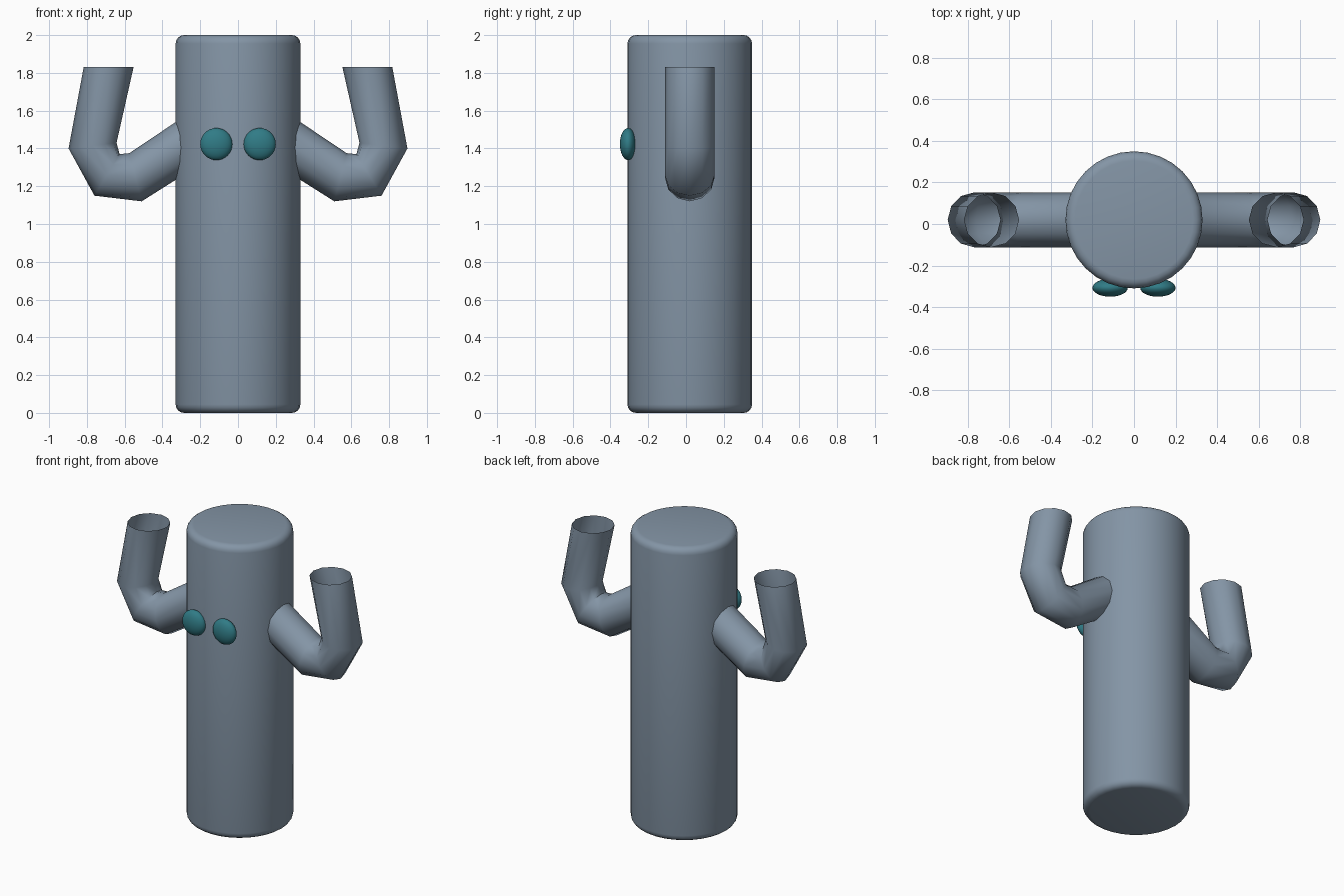
import bpy, bmesh, math
from mathutils import Vector

if "Cube" in bpy.data.objects:
    bpy.data.objects.remove(bpy.data.objects["Cube"])

CY = 0.02  # depth centre of body and arms


def material(name, color):
    mat = bpy.data.materials.new(name)
    mat.diffuse_color = (*color, 1)
    mat.use_nodes = True
    mat.node_tree.nodes["Principled BSDF"].inputs["Base Color"].default_value = mat.diffuse_color
    return mat


teal = material("teal", (0.03, 0.2, 0.24))
slate = material("slate", (0.23, 0.30, 0.38))


def finish(name, bm, smooth_angle, mat):
    me = bpy.data.meshes.new(name)
    bm.to_mesh(me)
    bm.free()
    me.materials.append(mat)
    ob = bpy.data.objects.new(name, me)
    bpy.context.collection.objects.link(ob)
    bpy.ops.object.select_all(action='DESELECT')
    ob.select_set(True)
    bpy.context.view_layer.objects.active = ob
    bpy.ops.object.shade_smooth_by_angle(angle=math.radians(smooth_angle))


# Body: cylinder with rounded rims
bm = bmesh.new()
bmesh.ops.create_cone(bm, cap_ends=True, segments=32, radius1=0.33, radius2=0.33, depth=2)
bmesh.ops.translate(bm, verts=bm.verts, vec=(0, CY, 1))
rims = [e for e in bm.edges if any(len(f.verts) > 4 for f in e.link_faces)]
bmesh.ops.bevel(bm, geom=rims, offset=0.045, segments=4, profile=0.5, affect='EDGES')
finish("body", bm, 35, slate)

# Arms: open bent tubes, each ring given by its inner and outer point (x, z)
RINGS = [((0.27, 1.58), (0.13, 1.36)),
         ((0.575, 1.375), (0.51, 1.12)),
         ((0.627, 1.37), (0.76, 1.15)),
         ((0.643, 1.43), (0.897, 1.40)),
         ((0.553, 1.83), (0.817, 1.83))]
SIDES = 12


def arm(name, side):
    bm = bmesh.new()
    loops = []
    for (xi, zi), (xo, zo) in RINGS:
        inner, outer = Vector((side * xi, CY, zi)), Vector((side * xo, CY, zo))
        mid, half = (inner + outer) / 2, (outer - inner) / 2
        loops.append([bm.verts.new(mid + half * math.cos(a) + Vector((0, 0.132 * math.sin(a), 0)))
                      for a in (2 * math.pi * i / SIDES for i in range(SIDES))])
    for a, b in zip(loops, loops[1:]):
        for i in range(SIDES):
            j = (i + 1) % SIDES
            bm.faces.new((a[i], a[j], b[j], b[i]))
    bmesh.ops.recalc_face_normals(bm, faces=bm.faces)
    finish(name, bm, 60, slate)


# Eyes: flattened spheres
def eye(name, side):
    bm = bmesh.new()
    bmesh.ops.create_uvsphere(bm, u_segments=32, v_segments=16, radius=1)
    bmesh.ops.scale(bm, verts=bm.verts, vec=(0.085, 0.043, 0.085))
    bmesh.ops.translate(bm, verts=bm.verts, vec=(side * 0.115, -0.307, 1.423))
    finish(name, bm, 60, teal)


for label, side in (("left", -1), ("right", 1)):
    arm(label + "_arm", side)
    eye(label + "_eye", side)
